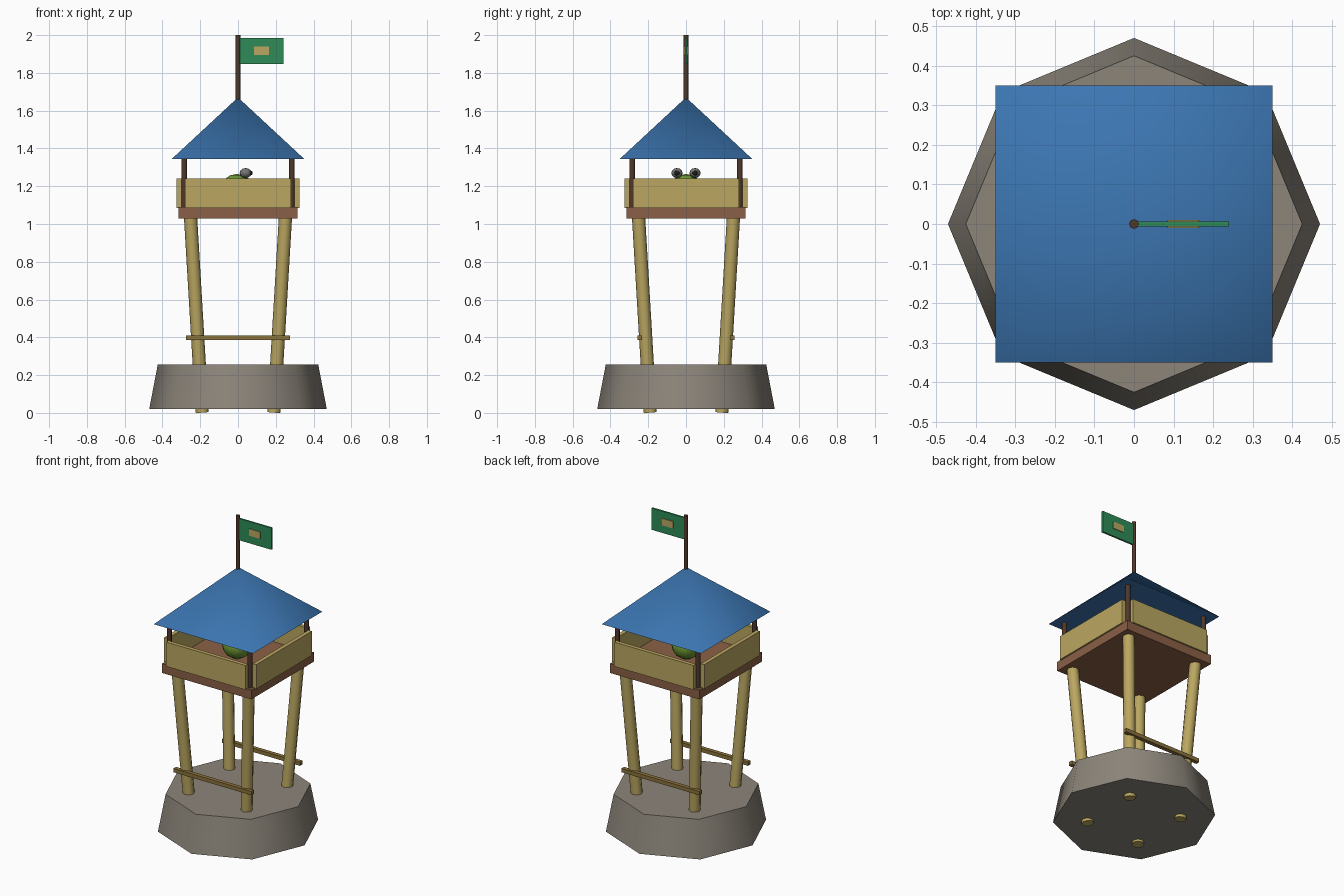
import bpy
from math import radians, sqrt
from mathutils import Vector

old = bpy.data.objects.get("Cube")
if old:
    bpy.data.objects.remove(old, do_unlink=True)


def material(name, r, g, b):
    col = [(c / 255 / 12.92) if c < 11 else ((c / 255 + 0.055) / 1.055) ** 2.4
           for c in (r, g, b)] + [1.0]
    m = bpy.data.materials.new(name)
    m.use_nodes = True
    m.diffuse_color = col
    m.node_tree.nodes["Principled BSDF"].inputs["Base Color"].default_value = col
    return m


STONE = material("stone grey", 140, 133, 122)
WOOD = material("pale wood", 187, 167, 97)
BRACE = material("brace wood", 139, 115, 60)
DECK = material("deck brown", 139, 96, 70)
DARK = material("dark wood", 80, 56, 42)
ROOF = material("roof blue", 60, 118, 178)
FLAG = material("flag green", 46, 139, 87)
GREEN = material("leaf green", 112, 156, 52)
GREY = material("eye grey", 118, 116, 116)
BLACK = material("pupil black", 30, 28, 28)


def finish(name, mat, smooth=0):
    ob = bpy.context.object
    ob.name = name
    ob.data.materials.append(mat)
    if smooth:
        bpy.ops.object.shade_smooth_by_angle(angle=radians(smooth))
    return ob


def box(name, mat, centre, size):
    bpy.ops.mesh.primitive_cube_add(size=1, location=centre)
    ob = bpy.context.object
    ob.scale = size
    bpy.ops.object.transform_apply(location=False, rotation=False, scale=True)
    return finish(name, mat)


def frustum(name, mat, sides, r1, r2, z1, z2, turn=0, smooth=50):
    bpy.ops.mesh.primitive_cone_add(vertices=sides, radius1=r1, radius2=r2, depth=z2 - z1,
                                    location=(0, 0, (z1 + z2) / 2),
                                    rotation=(0, 0, radians(turn)))
    return finish(name, mat, smooth)


def rod(name, mat, a, b, radius, sides=8):
    a, b = Vector(a), Vector(b)
    d = b - a
    bpy.ops.mesh.primitive_cylinder_add(vertices=sides, radius=radius, depth=d.length,
                                        location=(a + b) / 2,
                                        rotation=d.to_track_quat('Z', 'Y').to_euler())
    return finish(name, mat, 50)


def ball(name, mat, centre, size, segments=12, rings=8):
    bpy.ops.mesh.primitive_uv_sphere_add(segments=segments, ring_count=rings,
                                         radius=1, location=centre)
    bpy.context.object.scale = size
    bpy.ops.object.transform_apply(location=False, rotation=False, scale=True)
    return finish(name, mat, 60)


# Stone foundation and deck
frustum("foundation", STONE, 8, 0.47, 0.425, 0.02, 0.255)
box("deck", DECK, (0, 0, 1.06), (0.63, 0.63, 0.06))

# Leaning legs and roof posts at the four corners
for sx in (-1, 1):
    for sy in (-1, 1):
        rod("leg", WOOD, (sx * 0.19, sy * 0.19, 0.003),
            (sx * 0.252, sy * 0.252, 1.05), 0.035)
        rod("roof_post", DARK, (sx * 0.285, sy * 0.285, 1.08),
            (sx * 0.285, sy * 0.285, 1.36), 0.015)

# Parapet walls and cross braces
for s in (-1, 1):
    box("parapet_y", WOOD, (0, s * 0.3125, 1.163), (0.56, 0.025, 0.155))
    box("parapet_x", WOOD, (s * 0.3125, 0, 1.163), (0.025, 0.56, 0.155))
    box("cross_brace", BRACE, (0, s * 0.245, 0.398), (0.55, 0.026, 0.024))

# Roof, flagpole and flag
frustum("roof", ROOF, 4, 0.35 * sqrt(2), 0, 1.345, 1.67, 45, 60)
rod("flagpole", DARK, (0, 0, 1.64), (0, 0, 2.0), 0.0125)
box("flag", FLAG, (0.125, 0, 1.915), (0.23, 0.012, 0.138))
box("flag_patch", WOOD, (0.124, 0, 1.918), (0.08, 0.02, 0.044))

# Round lookout on the deck, with two eyes facing +x
ball("lookout_body", GREEN, (-0.005, 0, 1.178), (0.09, 0.09, 0.087))
for s in (-1, 1):
    ball("lookout_eye", GREY, (0.04, s * 0.048, 1.27), (0.032, 0.03, 0.026), 8, 6)
    ball("lookout_pupil", BLACK, (0.066, s * 0.048, 1.27), (0.012, 0.014, 0.013), 8, 6)
